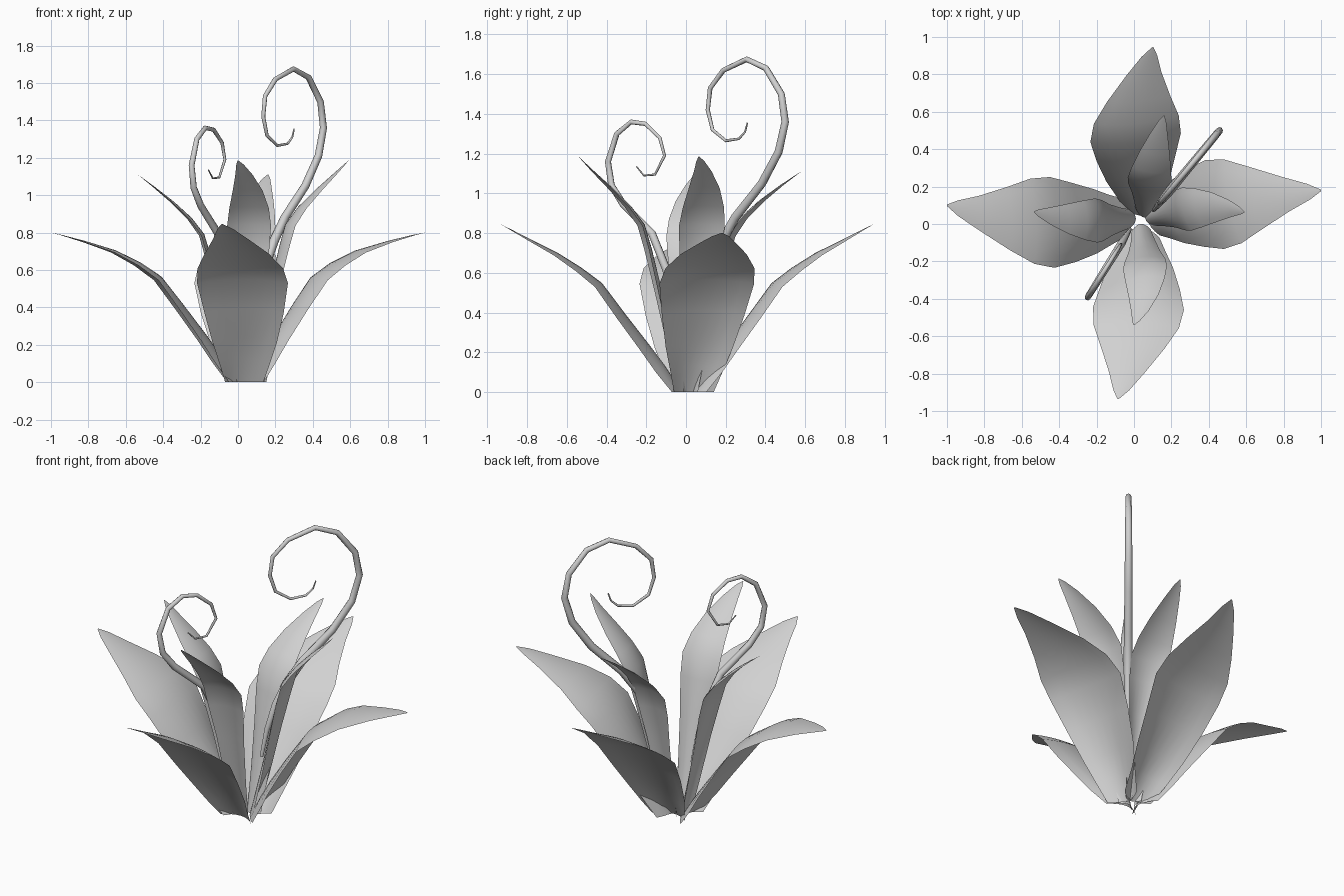
import bpy, bmesh, math
from mathutils import Vector

cube = bpy.data.objects.get("Cube")
if cube:
    bpy.data.objects.remove(cube, do_unlink=True)

# One plain grey for the whole plant
grey = bpy.data.materials.new("plain_grey")
grey.use_nodes = True
tone = (0.64, 0.64, 0.64, 1)
grey.diffuse_color = tone
grey.node_tree.nodes["Principled BSDF"].inputs["Base Color"].default_value = tone

# Leaf outlines from base to tip: (reach, height, half width)
BROAD = [(.02, 0, .102), (.1, .135, .135), (.18, .25, .172), (.3, .41, .212), (.42, .565, .243),
         (.53, .64, .228), (.66, .705, .17), (.82, .755, .095), (.94, .787, .042), (1, .8, .004)]
SLIM = [(.04, 0, .05), (.085, .25, .065), (.13, .5, .085), (.17, .7, .11), (.2, .82, .118),
        (.26, .91, .106), (.35, 1, .08), (.45, 1.08, .046), (.52, 1.13, .02), (.55, 1.15, .002)]


def through(points, knots, t):
    """Smooth path through three points at the given knots."""
    total = Vector((0, 0))
    for i, p in enumerate(points):
        weight = 1
        for j, k in enumerate(knots):
            if j != i:
                weight *= (t - k) / (knots[i] - k)
        total += p * weight
    return total


def finish(obj, angle):
    obj.data.materials.clear()
    obj.data.materials.append(grey)
    bpy.ops.object.select_all(action='DESELECT')
    obj.select_set(True)
    bpy.context.view_layer.objects.active = obj
    bpy.ops.object.shade_smooth_by_angle(angle=math.radians(angle))


def leaf(name, outline, knee, base, mid, tip, top, arch, sag, sink):
    """Arched sheet: raised midrib with edges bent outwards and down."""
    points = [Vector(p) for p in (base, mid, tip)]
    knots = (outline[0][0], knee, outline[-1][0])
    out = (points[1] - points[0]).normalized()
    side = Vector((-out.y, out.x))
    rise = top / outline[-1][1]
    columns = [i / 4 for i in range(-4, 5)]
    bm = bmesh.new()
    rows = []
    for reach, height, half in outline:
        t = (reach - knots[0]) / (knots[2] - knots[0])
        centre = through(points, knots, reach)
        middle = height * rise - sink * math.sin(math.pi * t)
        row = []
        for u in columns:
            bend = arch * (1 - t) * u * u
            xy = centre + side * half * u + out * bend * math.cos(sag)
            z = max(0, middle - bend * math.sin(sag))
            row.append(bm.verts.new((xy.x, xy.y, z)))
        rows.append(row)
    for a, b in zip(rows, rows[1:]):
        for i in range(len(columns) - 1):
            bm.faces.new((a[i], b[i], b[i + 1], a[i + 1]))
    mesh = bpy.data.meshes.new(name)
    bmesh.ops.recalc_face_normals(bm, faces=bm.faces)
    if sum(f.normal.z for f in bm.faces) < 0:
        bmesh.ops.reverse_faces(bm, faces=bm.faces)
    bm.to_mesh(mesh)
    bm.free()
    obj = bpy.data.objects.new(name, mesh)
    bpy.context.collection.objects.link(obj)
    finish(obj, 60)


def tendril(name, path, origin, slope, thick):
    """Tapered tube curling in an upright plane; path holds (x, z)."""
    curve = bpy.data.curves.new(name, 'CURVE')
    curve.dimensions = '3D'
    curve.bevel_depth = thick
    curve.bevel_resolution = 2
    curve.use_fill_caps = True
    spline = curve.splines.new('POLY')
    spline.points.add(len(path) - 1)
    for i, (x, z) in enumerate(path):
        t = i / (len(path) - 1)
        spline.points[i].co = (x, origin[1] + (x - origin[0]) * slope, z, 1)
        spline.points[i].radius = min(0.4 + 4 * t, 1.15 - t)
    obj = bpy.data.objects.new(name, curve)
    bpy.context.collection.objects.link(obj)
    bpy.ops.object.select_all(action='DESELECT')
    obj.select_set(True)
    bpy.context.view_layer.objects.active = obj
    bpy.ops.object.convert(target='MESH')
    finish(bpy.context.view_layer.objects.active, 80)


# Broad outer leaves: base, middle, tip, tip height and sink of the middle
for name, base, mid, tip, top, sink in (
        ("front", (.035, -.02), (.02, -.47), (-.085, -.935), .845, .05),
        ("back", (.055, .045), (.012, .48), (.1, .945), .845, .05),
        ("left", (.07, .03), (.45, .107), (1, .18), .8, 0),
        ("right", (-.005, .035), (-.46, .012), (-1, .1), .8, 0)):
    leaf(name + "_broad_leaf", BROAD, .47, base, mid, tip, top, .058, .6, sink)

# Slim inner leaves, standing steeper
for name, base, mid, tip, top in (
        ("front", (.035, 0), (.057, -.21), (0, -.54), 1.185),
        ("back", (.055, .035), (.08, .21), (.16, .58), 1.11),
        ("left", (.06, .03), (.26, .075), (.59, .065), 1.185),
        ("right", (.01, .03), (-.18, .02), (-.535, .065), 1.11)):
    leaf(name + "_slim_leaf", SLIM, .2, base, mid, tip, top, .034, .35, 0)

# Curling tendrils
tendril("tall_tendril", [
    (.105, .34), (.125, .5), (.155, .64), (.195, .76), (.25, .88), (.36, 1.05), (.43, 1.21),
    (.457, 1.36), (.441, 1.5), (.377, 1.63), (.297, 1.675), (.2, 1.62), (.145, 1.53),
    (.135, 1.42), (.155, 1.32), (.21, 1.265), (.265, 1.275), (.29, 1.31), (.3, 1.355)],
    (.137, .112), 1.21, .025)
tendril("short_tendril", [
    (-.02, .3), (-.04, .46), (-.065, .62), (-.11, .8), (-.2, .945), (-.237, 1.04), (-.248, 1.16),
    (-.22, 1.3), (-.175, 1.36), (-.13, 1.35), (-.085, 1.28), (-.07, 1.19), (-.1, 1.095),
    (-.135, 1.09), (-.158, 1.135)],
    (-.015, -.02), 1.6, .022)
